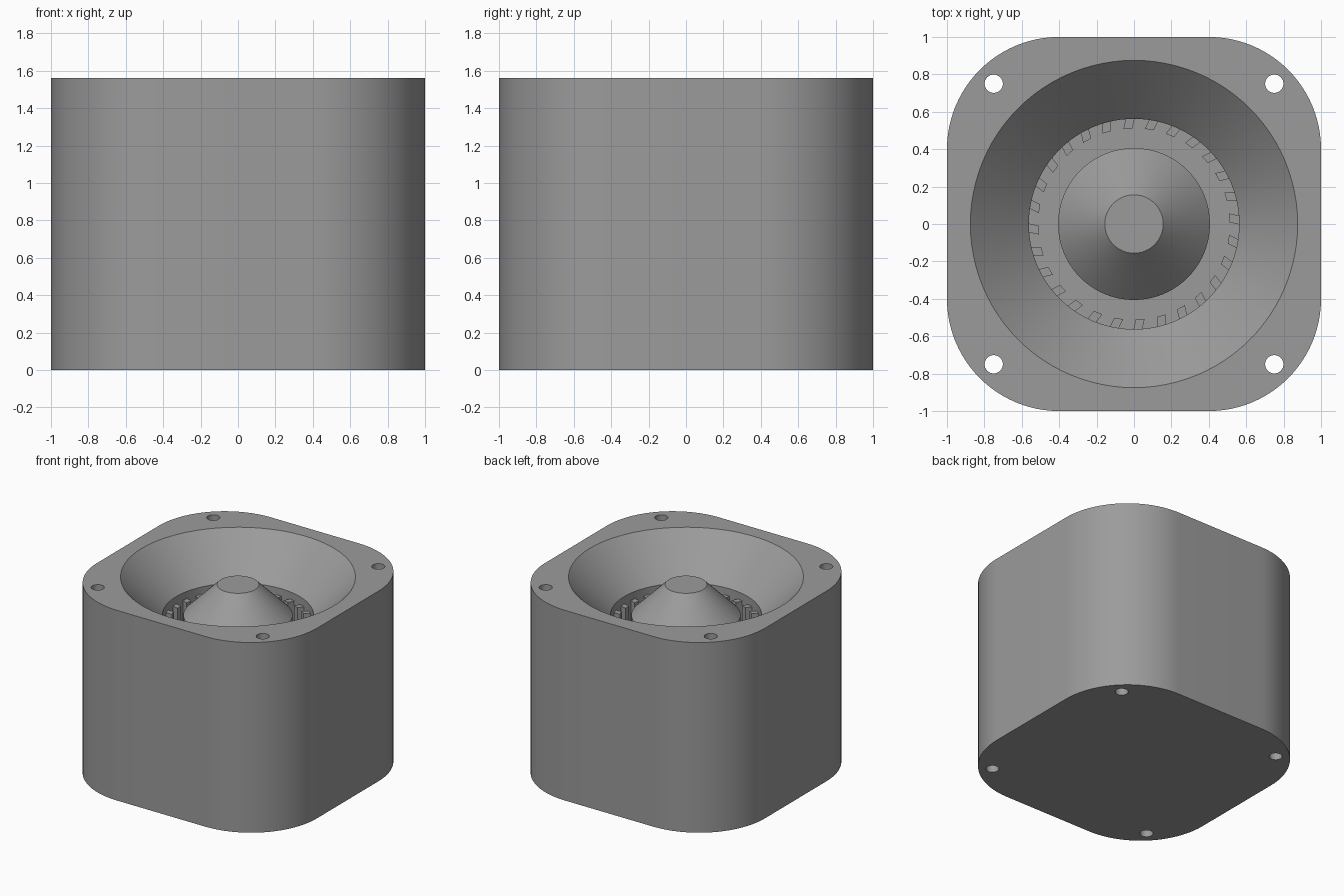
import bpy, bmesh, math
from math import cos, sin, pi

if "Cube" in bpy.data.objects:
    bpy.data.objects.remove(bpy.data.objects["Cube"])

H = 1.5625          # housing height
THROAT = 1.25       # bottom of the flared inlet
FLOOR = 0.25        # bottom of the annular duct
R_DUCT, R_HUB = 0.5625, 0.406

grey = bpy.data.materials.new("mid_grey")
grey.diffuse_color = (0.33, 0.33, 0.33, 1)
grey.use_nodes = True
grey.node_tree.nodes["Principled BSDF"].inputs["Base Color"].default_value = grey.diffuse_color


def make_object(name, bm):
    bmesh.ops.recalc_face_normals(bm, faces=bm.faces)
    mesh = bpy.data.meshes.new(name)
    bm.to_mesh(mesh)
    bm.free()
    mesh.materials.append(grey)
    obj = bpy.data.objects.new(name, mesh)
    bpy.context.collection.objects.link(obj)
    return obj


def add_prism(bm, outline, z0, z1):
    low = [bm.verts.new((x, y, z0)) for x, y in outline]
    high = [bm.verts.new((x, y, z1)) for x, y in outline]
    bm.faces.new(low[::-1])
    bm.faces.new(high)
    n = len(outline)
    for i in range(n):
        j = (i + 1) % n
        bm.faces.new((low[i], low[j], high[j], high[i]))


def revolve(bm, profile, steps):
    verts = [bm.verts.new((r, 0, z)) for r, z in profile]
    edges = [bm.edges.new(p) for p in zip(verts, verts[1:])]
    bmesh.ops.spin(bm, geom=verts + edges, cent=(0, 0, 0), axis=(0, 0, 1),
                   angle=2 * pi, steps=steps, use_merge=True)
    bmesh.ops.remove_doubles(bm, verts=bm.verts, dist=1e-5)


def cut(target, cutter):
    mod = target.modifiers.new("cut", 'BOOLEAN')
    mod.operation = 'DIFFERENCE'
    mod.solver = 'EXACT'
    mod.object = cutter
    bpy.context.view_layer.objects.active = target
    bpy.ops.object.modifier_apply(modifier=mod.name)
    bpy.data.objects.remove(cutter)


# Housing: square block with large rounded corners
outline = []
for k, (sx, sy) in enumerate([(1, 1), (-1, 1), (-1, -1), (1, -1)]):
    for i in range(25):
        a = k * pi / 2 + i / 24 * pi / 2
        outline.append((sx * 0.4 + 0.6 * cos(a), sy * 0.4 + 0.6 * sin(a)))
bm = bmesh.new()
add_prism(bm, outline, 0, H)
housing = make_object("housing", bm)

# Flared inlet and annular duct, leaving the conical hub in the middle
bm = bmesh.new()
revolve(bm, [(0, 1.5), (0.156, 1.5), (R_HUB, THROAT), (R_HUB, FLOOR),
             (R_DUCT, FLOOR), (R_DUCT, THROAT), (0.975, H + 0.1), (0, H + 0.1)], 96)
cut(housing, make_object("duct_cutter", bm))

# Four through bolt holes
bm = bmesh.new()
for sx in (-1, 1):
    for sy in (-1, 1):
        ring = [(sx * 0.75 + 0.049 * cos(2 * pi * i / 32),
                 sy * 0.75 + 0.049 * sin(2 * pi * i / 32)) for i in range(32)]
        add_prism(bm, ring, -0.1, H + 0.1)
cut(housing, make_object("bolt_hole_cutter", bm))

# Slanted fins around the duct wall
FINS = 28
bm = bmesh.new()
for k in range(FINS):
    mid = math.radians(2) + 2 * pi * k / FINS
    corners = [(0.568, -0.042), (0.568, 0.042), (0.512, 0.075), (0.512, -0.018)]
    add_prism(bm, [(r * cos(mid + a), r * sin(mid + a)) for r, a in corners],
              FLOOR, 1.19)
fins = make_object("duct_fins", bm)

# Smooth curved walls, keep edges crisp
bpy.ops.object.select_all(action='DESELECT')
housing.select_set(True)
bpy.context.view_layer.objects.active = housing
bpy.ops.object.shade_smooth_by_angle(angle=math.radians(30))
